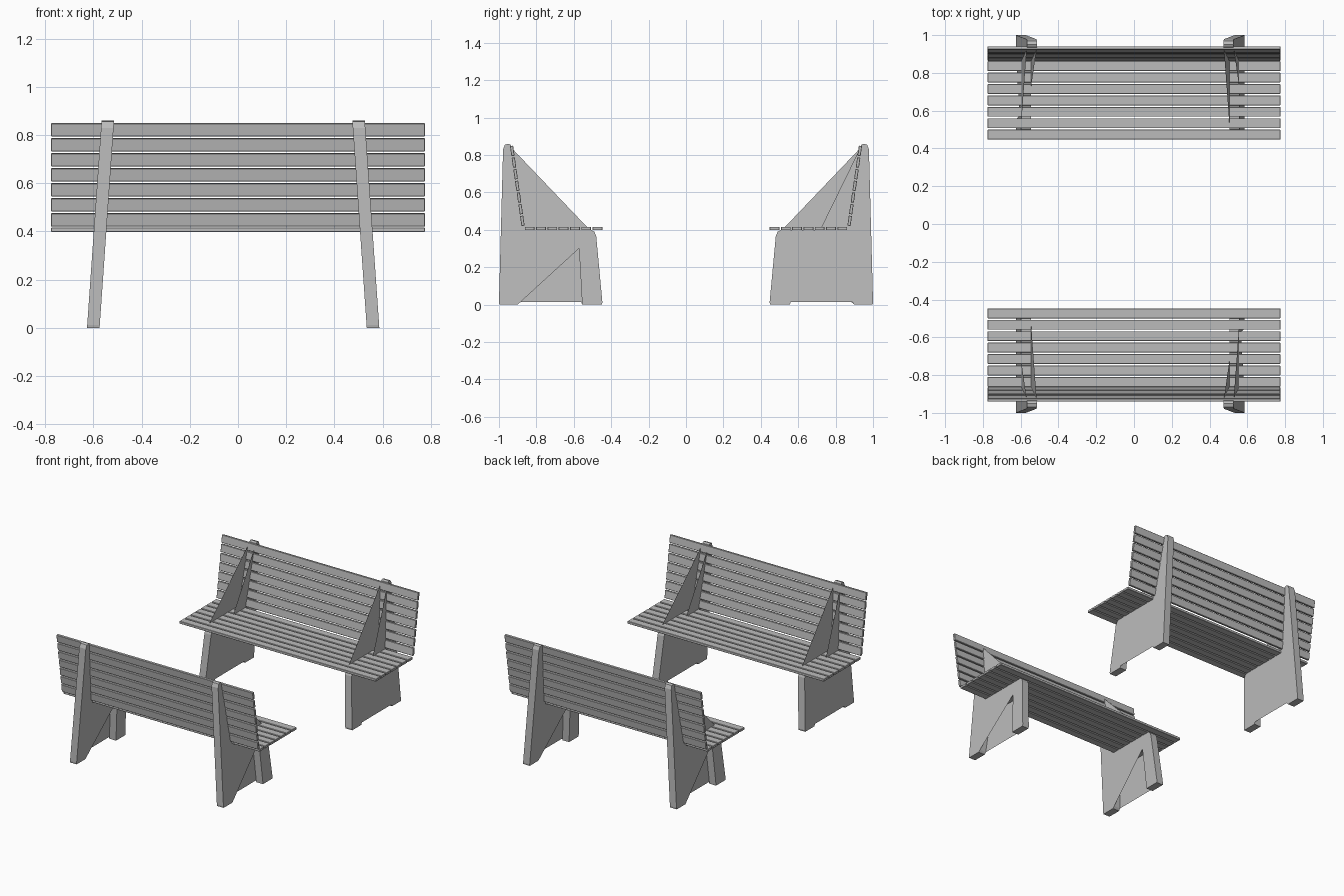
import bpy, bmesh, math
from mathutils import Matrix, Vector

cube = bpy.data.objects.get("Cube")
if cube:
    bpy.data.objects.remove(cube)

grey = bpy.data.materials.new("plain grey")
grey.use_nodes = True
COLOUR = (0.5, 0.5, 0.5, 1)
grey.diffuse_color = COLOUR
grey.node_tree.nodes["Principled BSDF"].inputs["Base Color"].default_value = COLOUR


def make_object(name, bm):
    mesh = bpy.data.meshes.new(name)
    bm.to_mesh(mesh)
    bm.free()
    mesh.materials.append(grey)
    obj = bpy.data.objects.new(name, mesh)
    bpy.context.collection.objects.link(obj)
    return obj


# Support profile as (distance from the middle, height)
BACK = [(0.9, 0), (0.998, 0), (1.0, 0.012), (0.978, 0.83), (0.968, 0.855),
        (0.95, 0.86), (0.936, 0.853), (0.93, 0.835)]
NOOK = [(0.876, 0.41), (0.865, 0.4)]
FRONT = [(0.51, 0.4), (0.49, 0.39), (0.48, 0.365), (0.447, 0.012), (0.45, 0), (0.555, 0)]
ARCH = [(0.57, 0.27), (0.575, 0.3), (0.83, 0.3), (0.86, 0.28), (0.89, 0.015)]
LONG_SHEET = BACK + [(0.53, 0.416)] + FRONT + [(0.572, 0.3)]
SHORT_SHEET = BACK + [(0.717, 0.4)] + FRONT + [(0.56, 0.014), (0.89, 0.014)]


def support(name, side, foot_x):
    """Leaning slab: an edge strip closed by a long and a short side sheet."""
    bm = bmesh.new()
    lean = -math.copysign(0.07, foot_x)

    def ring(points, offset):
        return [bm.verts.new((foot_x + lean * z + offset, side * y, z)) for y, z in points]

    outline = BACK + NOOK + FRONT + ARCH
    a, b = ring(outline, -0.026), ring(outline, 0.026)
    for i in range(len(outline)):
        j = (i + 1) % len(outline)
        bm.faces.new((a[i], a[j], b[j], b[i]))
    bm.faces.new(ring(LONG_SHEET, -side * 0.026))
    bm.faces.new(ring(SHORT_SHEET, side * 0.026))
    bmesh.ops.remove_doubles(bm, verts=bm.verts, dist=0.0001)
    bmesh.ops.recalc_face_normals(bm, faces=bm.faces)
    make_object(name, bm)


def slat_row(name, side, start, end, count, width, thickness):
    """Evenly spaced boards between two points of the side profile."""
    bm = bmesh.new()
    start, end = Vector((0, side * start[0], start[1])), Vector((0, side * end[0], end[1]))
    run = (end - start).normalized()
    angle = math.atan2(run.z, run.y)
    for i in range(count):
        centre = start.lerp(end, i / (count - 1))
        place = (Matrix.Translation(centre) @ Matrix.Rotation(angle, 4, 'X')
                 @ Matrix.Diagonal((1.55, width, thickness, 1)))
        bmesh.ops.create_cube(bm, size=1, matrix=place)
    obj = make_object(name, bm)
    bevel = obj.modifiers.new("softened edges", 'BEVEL')
    bevel.width = 0.002
    bevel.segments = 1


# Two benches facing each other
for side, bench in ((-1, "front_bench"), (1, "rear_bench")):
    slat_row(bench + "_seat_slats", side, (0.473, 0.407), (0.836, 0.407), 7, 0.052, 0.018)
    slat_row(bench + "_back_slats", side, (0.875, 0.448), (0.929, 0.822), 7, 0.054, 0.017)
    support(bench + "_right_support", side, -0.6)
    support(bench + "_left_support", side, 0.56)
